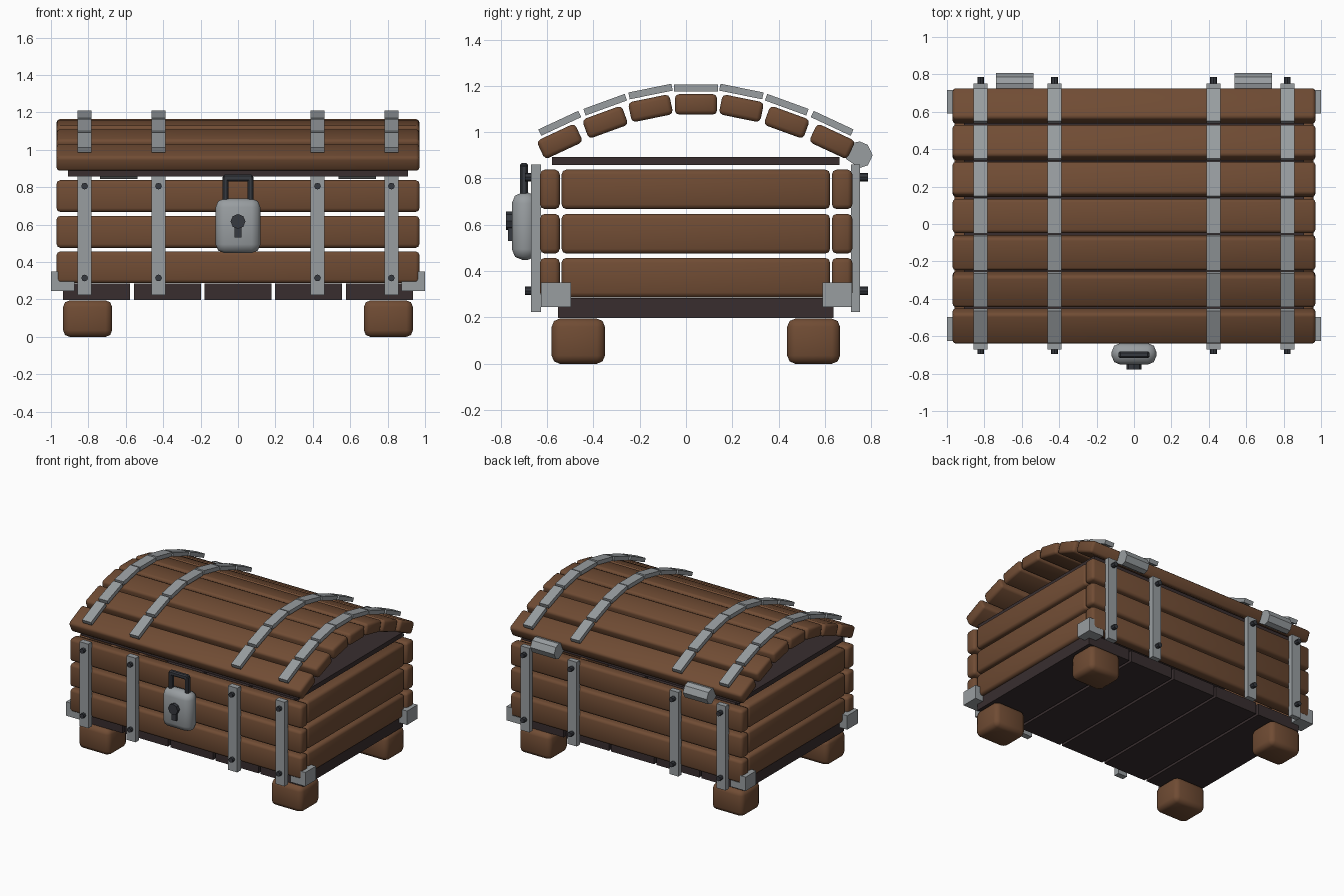
import bpy, bmesh
from math import radians, cos
from mathutils import Matrix, Vector

cube = bpy.data.objects.get("Cube")
if cube:
    bpy.data.objects.remove(cube, do_unlink=True)


def material(name, rgb):
    m = bpy.data.materials.new(name)
    m.use_nodes = True
    m.diffuse_color = (*rgb, 1)
    m.node_tree.nodes["Principled BSDF"].inputs["Base Color"].default_value = (*rgb, 1)
    return m


WOOD = material("brown wood", (0.162, 0.072, 0.034))
DARK_WOOD = material("dark wood", (0.040, 0.027, 0.028))
IRON = material("grey iron", (0.314, 0.337, 0.352))
DARK_IRON = material("dark iron", (0.037, 0.041, 0.050))


def finish(bm, name, mat, bevel=0, segments=1, smooth=False):
    if bevel:
        bmesh.ops.bevel(bm, geom=bm.edges[:], offset=bevel, segments=segments,
                        profile=0.5, affect='EDGES')
    bmesh.ops.recalc_face_normals(bm, faces=bm.faces[:])
    mesh = bpy.data.meshes.new(name)
    bm.to_mesh(mesh)
    bm.free()
    mesh.materials.append(mat)
    ob = bpy.data.objects.new(name, mesh)
    bpy.context.collection.objects.link(ob)
    if smooth:
        bpy.ops.object.select_all(action='DESELECT')
        ob.select_set(True)
        bpy.context.view_layer.objects.active = ob
        bpy.ops.object.shade_smooth_by_angle(angle=radians(50))
    return ob


def box(name, mat, x, y, z, bevel=0, segments=1, smooth=False, tilt=0):
    """Box from (low, high) ranges, optionally tilted about its long x axis."""
    bm = bmesh.new()
    bmesh.ops.create_cube(bm, size=1)
    size = [r[1] - r[0] for r in (x, y, z)]
    bmesh.ops.scale(bm, vec=size, verts=bm.verts[:])
    ob = finish(bm, name, mat, bevel, segments, smooth)
    mid = Vector([(r[0] + r[1]) / 2 for r in (x, y, z)])
    ob.data.transform(Matrix.Translation(mid) @ Matrix.Rotation(radians(tilt), 4, 'X'))
    return ob


def around(c, size):
    return (c - size / 2, c + size / 2)


def disc(name, mat, x, y, z, radius, sides):
    """Short cylinder along y."""
    bm = bmesh.new()
    bmesh.ops.create_cone(bm, cap_ends=True, segments=sides, radius1=radius,
                          radius2=radius, depth=y[1] - y[0])
    bm.transform(Matrix.Translation((x, sum(y) / 2, z)) @ Matrix.Rotation(radians(90), 4, 'X'))
    return finish(bm, name, mat)


def prism(name, mat, x, profile):
    """Extrude a (y, z) profile along x."""
    bm = bmesh.new()
    face = bm.faces.new([bm.verts.new((x[0], py, pz)) for py, pz in profile])
    ext = bmesh.ops.extrude_face_region(bm, geom=[face])
    verts = [g for g in ext["geom"] if isinstance(g, bmesh.types.BMVert)]
    bmesh.ops.translate(bm, verts=verts, vec=(x[1] - x[0], 0, 0))
    return finish(bm, name, mat)


STRAPS = (-0.82, -0.425, 0.425, 0.82)

# Feet
for sx in (-1, 1):
    for y in ((-0.58, -0.35), (0.437, 0.665)):
        box("foot", WOOD, around(sx * 0.804, 0.262), y, (0, 0.195), 0.035, 2, True)

# Floor boards
for i in range(-2, 3):
    box("floor_board", DARK_WOOD, around(i * 0.378, 0.358), (-0.553, 0.637), (0.198, 0.285))

# Wall planks
for z in ((0.287, 0.457), (0.476, 0.647), (0.668, 0.838)):
    box("front_plank", WOOD, (-0.97, 0.97), (-0.63, -0.545), z, 0.02, 2, True)
    box("back_plank", WOOD, (-0.97, 0.97), (0.63, 0.718), z, 0.02, 2, True)
    for sx in (-1, 1):
        box("side_plank", WOOD, around(sx * 0.915, 0.09), (-0.537, 0.622), z, 0.02, 2, True)

# Inner lid board
box("lid_board", DARK_WOOD, (-0.91, 0.91), (-0.578, 0.662), (0.858, 0.892))

# Arched lid planks with iron strap pieces
HEIGHTS = (1.12, 1.103, 1.043, 0.96)
TILTS = (0, 11.5, 20, 25)
for i in range(-3, 4):
    y, z = 0.043 + i * 0.196, HEIGHTS[abs(i)]
    tilt = TILTS[abs(i)] * (-1 if i > 0 else 1)
    box("lid_plank", WOOD, (-0.97, 0.97), around(y, 0.182), around(z, 0.088),
        0.018, 2, True, tilt)
    zs = z + 0.071 / cos(radians(tilt))
    for x in STRAPS:
        box("lid_strap", IRON, around(x, 0.075), around(y, 0.19), around(zs, 0.03), tilt=tilt)

# Upright straps with bolts
for x in STRAPS:
    for y, bolt in (((-0.67, -0.627), (-0.695, -0.665)), ((0.713, 0.752), (0.75, 0.786))):
        box("wall_strap", IRON, around(x, 0.075), y, (0.224, 0.86))
        for z in (0.315, 0.806):
            disc("bolt", DARK_IRON, x, bolt, z, 0.018, 8)

# Corner brackets
for sx in (-1, 1):
    for y in ((-0.625, -0.497), (0.59, 0.716)):
        box("bracket_side", IRON, around(sx * 0.975, 0.05), y, (0.245, 0.35))
        box("bracket_base", IRON, around(sx * 0.915, 0.08), y, (0.245, 0.295))

# Hinges
HINGE = ((0.705, 0.95), (0.75, 0.96), (0.785, 0.945), (0.806, 0.9),
         (0.785, 0.857), (0.75, 0.845), (0.69, 0.885))
for sx in (-1, 1):
    prism("hinge", IRON, around(sx * 0.638, 0.2), HINGE)

# Padlock
box("lock_body", IRON, (-0.12, 0.12), (-0.752, -0.637), (0.448, 0.74), 0.047, 2, True)
for sx in (-1, 1):
    box("shackle_side", DARK_IRON, around(sx * 0.068, 0.032), (-0.717, -0.682), (0.72, 0.86), 0.008)
box("shackle_top", DARK_IRON, (-0.08, 0.08), (-0.717, -0.682), (0.832, 0.867), 0.008)
disc("keyhole_round", DARK_IRON, 0, (-0.778, -0.745), 0.617, 0.04, 8)
box("keyhole_slot", DARK_IRON, (-0.02, 0.02), (-0.768, -0.745), (0.53, 0.61))
